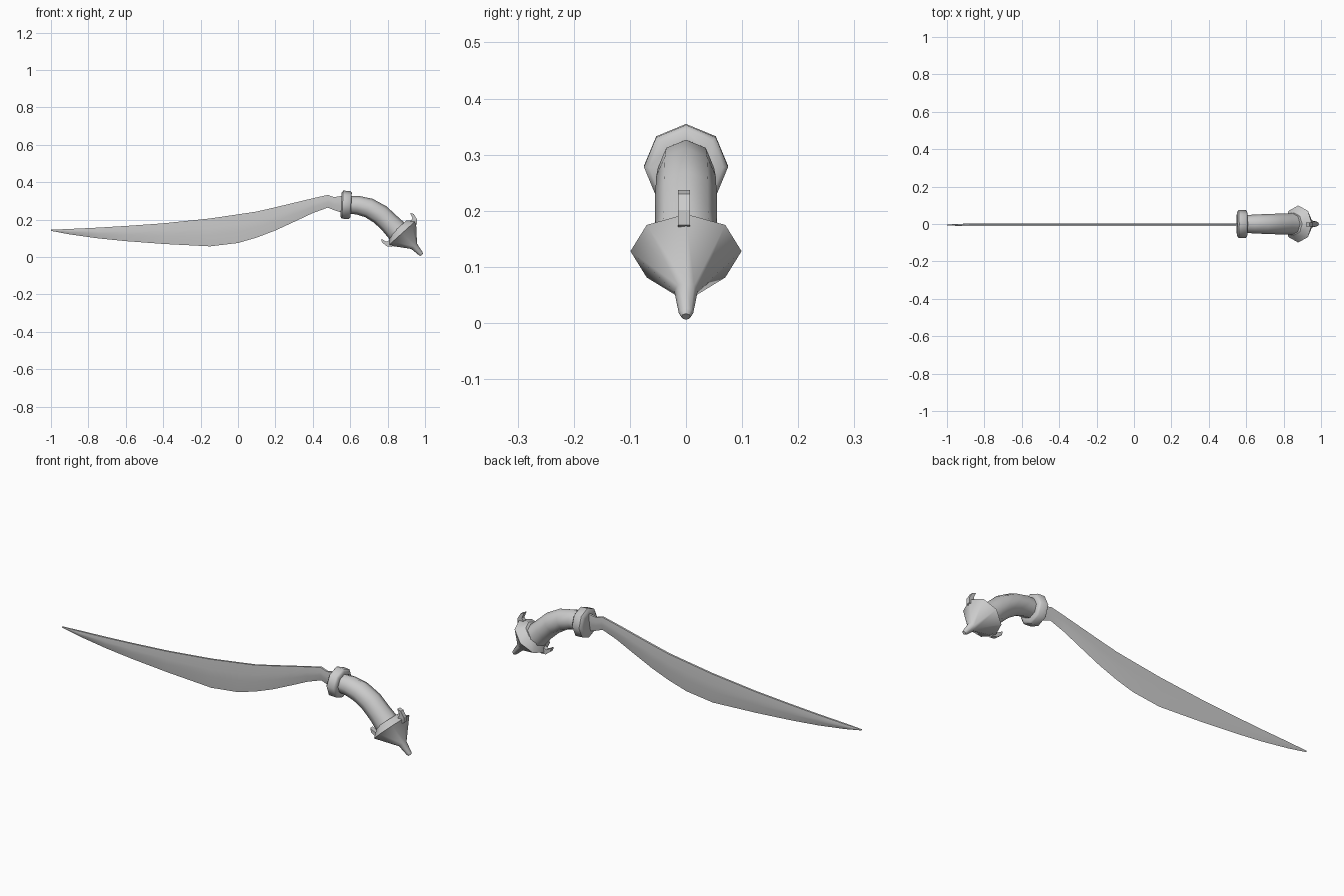
import bpy, bmesh, math
from mathutils import Vector

if "Cube" in bpy.data.objects:
    bpy.data.objects.remove(bpy.data.objects["Cube"])

Y = Vector((0, 1, 0))


def make_object(name, verts, faces, angle=40):
    mesh = bpy.data.meshes.new(name)
    mesh.from_pydata(verts, [], faces)
    bm = bmesh.new()
    bm.from_mesh(mesh)
    bmesh.ops.remove_doubles(bm, verts=bm.verts, dist=1e-5)
    bmesh.ops.recalc_face_normals(bm, faces=bm.faces)
    bm.to_mesh(mesh)
    bm.free()
    ob = bpy.data.objects.new(name, mesh)
    bpy.context.collection.objects.link(ob)
    bpy.ops.object.select_all(action='DESELECT')
    ob.select_set(True)
    bpy.context.view_layer.objects.active = ob
    bpy.ops.object.shade_smooth_by_angle(angle=math.radians(angle))
    return ob


def loft(name, rings, angle=40):
    n = len(rings[0])
    verts = [v for r in rings for v in r]
    faces = [(i*n + j, i*n + (j+1) % n, (i+1)*n + (j+1) % n, (i+1)*n + j)
             for i in range(len(rings)-1) for j in range(n)]
    faces += [tuple(range(n)), tuple(range(len(verts)-n, len(verts)))]
    return make_object(name, verts, faces, angle)


def ring(x, z, tilt, r, n=8):
    # ring around an axis in the xz plane that points "tilt" degrees downward from +x
    t = math.radians(tilt)
    up = Vector((math.sin(t), 0, math.cos(t)))
    return [Vector((x, 0, z)) + r*(math.cos(a)*up + math.sin(a)*Y)
            for a in (2*math.pi*k/n for k in range(n))]


# blade: stations of (x, spine z, edge z)
stations = [(-1, .146, .14), (-.9, .15, .121), (-.75, .157, .1), (-.6, .166, .085),
            (-.4, .18, .07), (-.15, .206, .057), (0, .228, .075), (.1, .243, .104),
            (.2, .266, .142), (.3, .29, .188), (.4, .314, .235), (.48, .332, .264),
            (.515, .32, .25), (.56, .328, .236)]
blade = []
for x, top, low in stations:
    t = .35 if x == -1 else 1
    h = top - low
    half = [(.005*t, top), (.007*t, top - .35*h), (.006*t, top - .6*h)]
    pts = [(y, z) for y, z in half] + [(0, low)] + [(-y, z) for y, z in reversed(half)]
    blade.append([Vector((x, y - .005, z)) for y, z in pts])
loft("blade", blade, 50)

# guard collar
loft("guard", [ring(.578 + d, .279 - .05*d, 3, r) for d, r in
               [(-.027, .045), (-.027, .064), (-.019, .075), (.019, .075),
                (.027, .066), (.027, .045)]], 50)

# curved grip
path = [(.58, .28, 2, .047), (.64, .277, 8, .05), (.7, .262, 22, .053),
        (.761, .227, 38, .055), (.81, .181, 45, .055), (.855, .135, 48, .06)]
loft("grip", [ring(*p) for p in path], 60)

# arrow-shaped pommel along its own tilted axis
PX, PZ, TILT = .878, .128, 48
D = Vector((math.cos(math.radians(TILT)), 0, -math.sin(math.radians(TILT))))
N = Vector((-D.z, 0, D.x))
profile = [(-.035, .06), (0, .099), (.095, .021), (.148, .013), (.157, .008)]
loft("pommel", [ring(PX + a*D.x, PZ + a*D.z, TILT, r) for a, r in profile], 40)

# two backswept hooks on the pommel rim
outline = [(.012, .07), (.018, .09), (-.002, .108), (-.035, .114), (-.053, .104),
           (-.022, .094), (-.016, .07)]
for name, side in (("hook_upper", 1), ("hook_lower", -1)):
    loft(name, [[Vector((PX, y, PZ)) + a*D + side*r*N for a, r in outline]
                for y in (-.014, .007)], 30)
